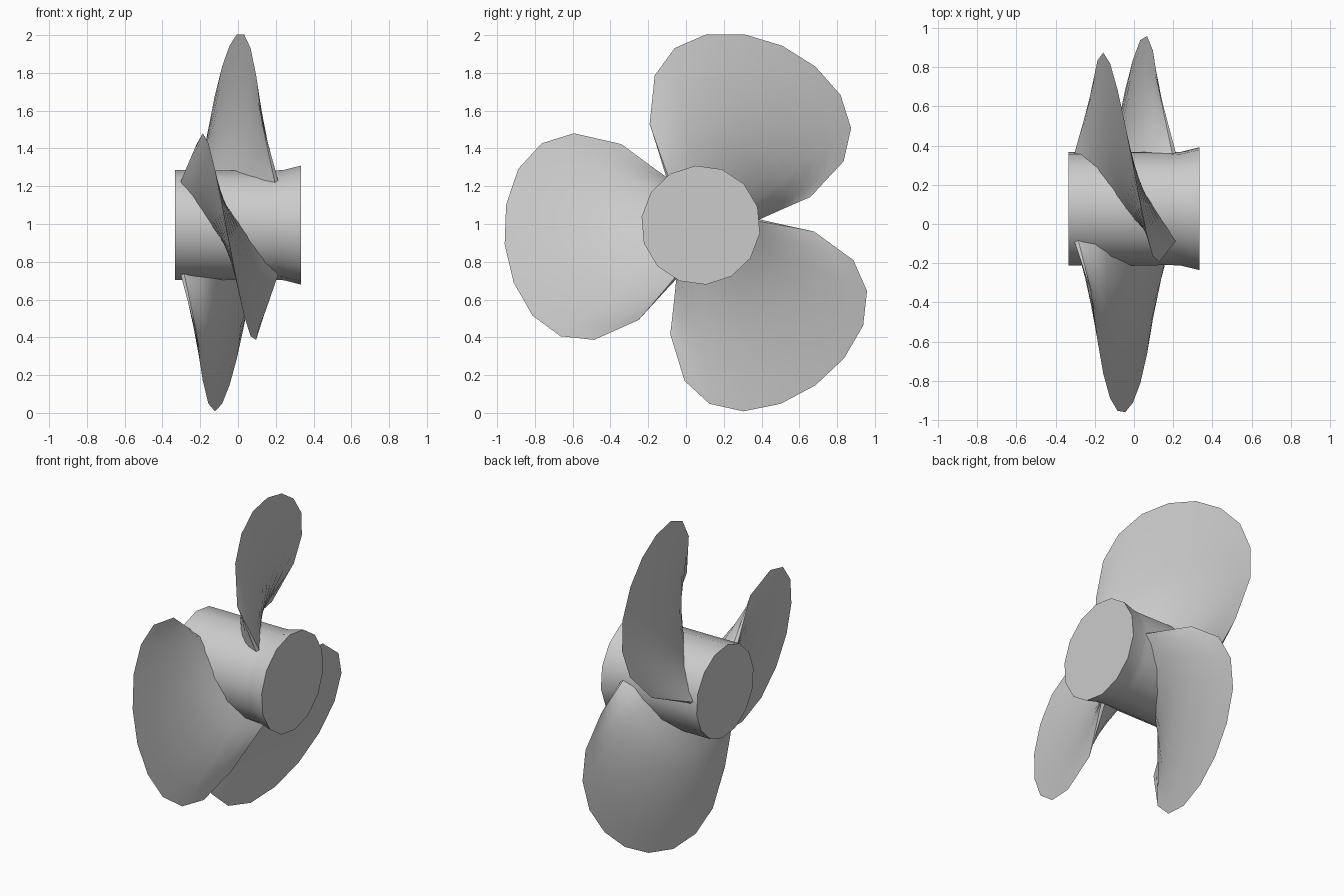
import bpy, bmesh
from math import radians, cos, sin, hypot, sqrt
from mathutils import Matrix, Vector

cube = bpy.data.objects.get("Cube")
if cube:
    bpy.data.objects.remove(cube)

CENTRE = Vector((0, 0.078, 0.994))

metal = bpy.data.materials.new("grey_metal")
metal.use_nodes = True
colour = (0.6, 0.6, 0.6, 1)
metal.diffuse_color = colour
metal.node_tree.nodes["Principled BSDF"].inputs["Base Color"].default_value = colour


def finish(bm, name):
    """Turn a bmesh into a smooth-shaded object with sharp edges kept."""
    bmesh.ops.remove_doubles(bm, verts=bm.verts, dist=0.0005)
    bmesh.ops.recalc_face_normals(bm, faces=bm.faces)
    mesh = bpy.data.meshes.new(name)
    bm.to_mesh(mesh)
    bm.free()
    mesh.materials.append(metal)
    obj = bpy.data.objects.new(name, mesh)
    bpy.context.collection.objects.link(obj)
    bpy.ops.object.select_all(action='DESELECT')
    obj.select_set(True)
    bpy.context.view_layer.objects.active = obj
    bpy.ops.object.shade_smooth_by_angle(angle=radians(35))
    obj.location = CENTRE
    return obj


# Hub: fourteen-sided barrel along x, flared at one end
SIDES = 14
bm = bmesh.new()
rings = []
for x, r in [(-0.333, 0.292), (0.2, 0.291), (0.24, 0.293), (0.333, 0.316)]:
    angles = [radians(95 + 360 * i / SIDES) for i in range(SIDES)]
    rings.append([bm.verts.new((x, r * cos(a), r * sin(a))) for a in angles])
for a, b in zip(rings, rings[1:]):
    for i in range(SIDES):
        j = (i + 1) % SIDES
        bm.faces.new((a[i], a[j], b[j], b[i]))
bm.faces.new(rings[0])
bm.faces.new(rings[-1])
finish(bm, "hub")

# Blade outline: rim points as (angle from blade middle, radius), mirrored
half_rim = [(51.2, 0.6), (41.5, 0.829), (32.8, 0.947), (22.7, 1.011), (11.5, 1.036)]
rim = [(-a, r) for a, r in half_rim] + [(0, 1.043)] + half_rim[::-1]
ROOT_ANGLE, ROOT_RADIUS, STEPS = 62, 0.265, 6


def blade_point(u, t, side):
    """Point on a blade face: u across the chord, t from root to rim."""
    rim_angle, rim_radius = rim[round((u + 1) * 5)]
    a0, a1 = radians(ROOT_ANGLE * u), radians(rim_angle)
    root = Vector((0.0041 * ROOT_ANGLE * u, ROOT_RADIUS * cos(a0), ROOT_RADIUS * sin(a0)))
    tip = Vector((0.0034 * rim_angle, rim_radius * cos(a1), rim_radius * sin(a1)))
    p = root.lerp(tip, t)
    # thicken along the normal of the helix, each face fuller towards its own edge
    r = hypot(p.y, p.z)
    normal = Vector((r, 0.21 * p.z / r, -0.21 * p.y / r)).normalized()
    bulge = sqrt(max(0, 1 - u * u)) * (1 - 0.8 * u * side)
    half = (0.012 + 0.052 * bulge) * (1 - t)
    return p + normal * half * side - Vector((0.045, 0, 0))


def make_blade(name, turn):
    bm = bmesh.new()
    n = len(rim)
    grid = {(s, i, k): bm.verts.new(blade_point(i / 5 - 1, k / STEPS, s))
            for s in (-1, 1) for i in range(n) for k in range(STEPS + 1)}
    for s in (-1, 1):
        for i in range(n - 1):
            for k in range(STEPS):
                bm.faces.new([grid[s, i + a, k + b] for a, b in ((0, 0), (1, 0), (1, 1), (0, 1))])
    # blunt leading and trailing edges, closed root
    for i in (0, n - 1):
        for k in range(STEPS):
            bm.faces.new((grid[-1, i, k], grid[1, i, k], grid[1, i, k + 1], grid[-1, i, k + 1]))
    for i in range(n - 1):
        bm.faces.new((grid[-1, i, 0], grid[1, i, 0], grid[1, i + 1, 0], grid[-1, i + 1, 0]))
    bm.transform(Matrix.Rotation(radians(turn), 4, 'X'))
    finish(bm, name)


for i, name in enumerate(("upper_blade", "front_blade", "lower_blade")):
    make_blade(name, 65.6 + 120 * i)
